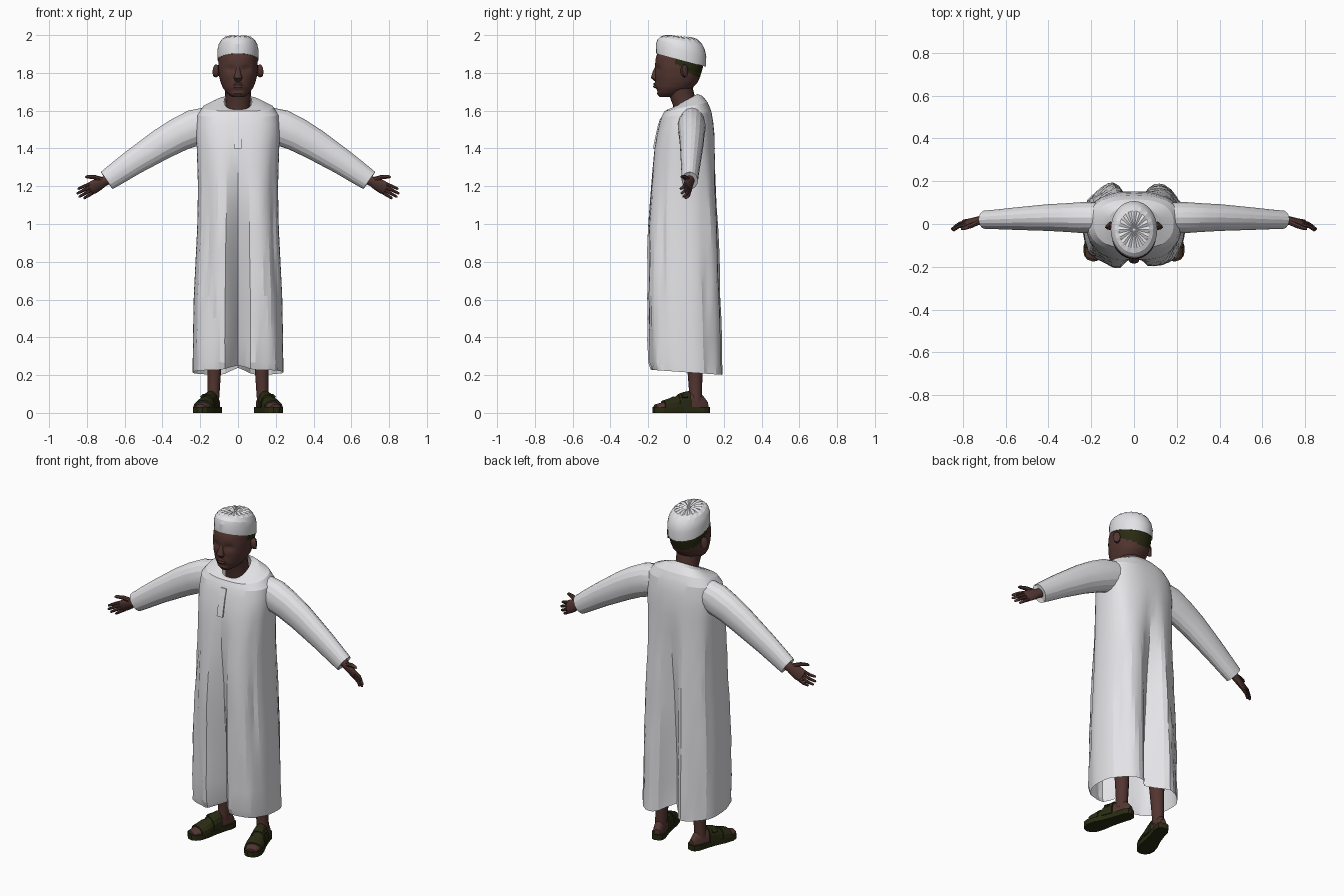
import bpy, bmesh, math, random
from mathutils import Vector

random.seed(4)
cube = bpy.data.objects.get("Cube")
if cube:
    bpy.data.objects.remove(cube)


def material(name, color):
    m = bpy.data.materials.new(name)
    m.use_nodes = True
    m.diffuse_color = (*color, 1)
    m.node_tree.nodes["Principled BSDF"].inputs["Base Color"].default_value = (*color, 1)
    return m


WHITE = material("white cloth", (0.8, 0.8, 0.83))
SKIN = material("dark brown skin", (0.085, 0.036, 0.03))
OLIVE = material("dark olive", (0.022, 0.024, 0.006))


def loft(name, rings, mats, caps=(True, True), smooth=None, rule=None):
    """Skin a list of equal-length closed rings."""
    bm = bmesh.new()
    rows = [[bm.verts.new(p) for p in ring] for ring in rings]
    n = len(rows[0])
    for lo, hi in zip(rows, rows[1:]):
        for i in range(n):
            j = (i + 1) % n
            bm.faces.new((lo[i], lo[j], hi[j], hi[i]))
    if caps[0]:
        bm.faces.new(rows[0][::-1])
    if caps[1]:
        bm.faces.new(rows[-1])
    bmesh.ops.recalc_face_normals(bm, faces=bm.faces)
    if rule:
        for f in bm.faces:
            f.material_index = rule(f.calc_center_median())
    mesh = bpy.data.meshes.new(name)
    bm.to_mesh(mesh)
    bm.free()
    for m in mats:
        mesh.materials.append(m)
    ob = bpy.data.objects.new(name, mesh)
    bpy.context.collection.objects.link(ob)
    if smooth:
        bpy.ops.object.select_all(action='DESELECT')
        ob.select_set(True)
        bpy.context.view_layer.objects.active = ob
        bpy.ops.object.shade_smooth_by_angle(angle=math.radians(smooth))
    return ob


def tube(name, pts, radii, mat, ref=(0, 0, 1), n=10, smooth=40):
    """Tapered tube with elliptical section; radii are (along ref, across)."""
    pts = [Vector(p) for p in pts]
    rings = []
    for k, (p, r) in enumerate(zip(pts, radii)):
        t = (pts[min(k + 1, len(pts) - 1)] - pts[max(k - 1, 0)]).normalized()
        u = Vector(ref)
        u = (u - t * u.dot(t)).normalized()
        v = t.cross(u)
        ang = [math.tau * i / n for i in range(n)]
        rings.append([p + u * r[0] * math.cos(a) + v * r[1] * math.sin(a) for a in ang])
    return loft(name, rings, [mat], smooth=smooth)


def sample(table, t):
    """Linear look-up in a table whose first column is the key."""
    for a, b in zip(table, table[1:]):
        if t <= b[0]:
            f = max(0, (t - a[0]) / (b[0] - a[0]))
            return [x + (y - x) * f for x, y in zip(a[1:], b[1:])]
    return table[-1][1:]


def power(v, e):
    return math.copysign(abs(v) ** e, v)


def bump(d, w):
    return math.exp(-(d / w) ** 2)


# Robe: height, half width, front, back, groove strength, tilt
ROBE = [(0.215, .24, -.195, .2, .55, -.07), (0.26, .24, -.205, .198, .55, -.03),
        (0.6, .235, -.21, .19, .5, 0), (1.0, .215, -.205, .18, .34, 0),
        (1.2, .212, -.19, .167, .18, 0), (1.4, .218, -.17, .155, .03, 0),
        (1.5, .225, -.15, .15, 0, 0), (1.58, .215, -.13, .135, 0, .1),
        (1.62, .185, -.115, .115, 0, .2), (1.645, .12, -.1, .085, 0, .4),
        (1.655, .073, -.088, .06, 0, .55)]


def robe_ring(z, n=60):
    hw, yf, yb, g, tilt = sample(ROBE, z)
    cy, hd = (yf + yb) / 2, (yb - yf) / 2
    fold = .006 * min(1, max(0, (1.55 - z) / .6))
    ring = []
    for i in range(n):
        a = math.tau * i / n
        k = 1 + fold * math.sin(7 * a + 2 * z) / .2 + fold * random.uniform(-.5, .5) / .2
        x = hw * power(math.cos(a), .8) * (k if abs(math.cos(a)) < .9 else 1)
        y = hd * power(math.sin(a), .8) * k
        y *= 1 - g * bump(x, .04 if y < 0 else .055)
        lift = .03 * bump(x, .05) * (z < .25)
        ring.append((x, cy + y, z + tilt * (cy + y) + lift))
    return ring


levels = [.215, .26, .38, .5, .62, .74, .86, .98, 1.1, 1.2, 1.3, 1.4, 1.47, 1.53,
          1.58, 1.6, 1.62, 1.635, 1.645, 1.655]
loft("robe", [robe_ring(z) for z in levels], [WHITE], caps=(False, False), smooth=14)

# Button placket on the chest
placket = []
for z in (1.4, 1.46, 1.52, 1.57):
    y = sample(ROBE, z)[1]
    zz = z + sample(ROBE, z)[4] * y
    placket.append([(-.02, y - .005, zz), (.018, y - .005, zz), (.018, y + .004, zz), (-.02, y + .004, zz)])
loft("placket", placket, [WHITE])

# Head: height, half width, front, back
HEAD = [(1.672, .03, -.14, -.06), (1.69, .056, -.155, -.01), (1.72, .08, -.158, .035),
        (1.75, .092, -.16, .062), (1.78, .1, -.163, .075), (1.83, .105, -.165, .09),
        (1.88, .103, -.16, .098), (1.92, .097, -.145, .095), (1.96, .07, -.11, .06)]


def head_ring(z, n=40):
    hw, yf, yb = sample(HEAD, z)
    cy, hd = (yf + yb) / 2, (yb - yf) / 2
    ring = []
    for i in range(n):
        a = math.tau * i / n
        x, y = hw * power(math.cos(a), .92), hd * power(math.sin(a), .9)
        if y < 0:
            y += .014 * bump(abs(x) - .042, .024) * bump(z - 1.822, .018)   # eye sockets
            y -= .007 * bump(x, .035) * bump(z - 1.735, .022)               # mouth
            y += .007 * bump(x, .04) * bump(z - 1.705, .01)                 # under the lip
        ring.append((x, cy + y, z))
    return ring


loft("head", [head_ring(1.672 + .288 * k / 30) for k in range(31)], [SKIN, OLIVE], smooth=40,
     rule=lambda c: int(c.y > -.065 and c.z > 1.808 - .65 * (c.y - .01)))
tube("nose", [(0, -.152, 1.84), (0, -.163, 1.805), (0, -.168, 1.775), (0, -.158, 1.757)],
     [(.006, .009), (.013, .013), (.018, .024), (.006, .016)], SKIN, ref=(0, -1, 0))
for z, r in ((1.741, .007), (1.728, .008)):
    tube("lip", [(-.032, -.147, z), (-.014, -.164, z), (0, -.166, z), (.014, -.164, z), (.032, -.147, z)],
         [(.002, .002), (r, r), (r, r), (r, r), (.002, .002)], SKIN)
tube("neck", [(0, .0, 1.56), (0, -.008, 1.64), (0, -.03, 1.71), (0, -.035, 1.75)],
     [(.066, .07), (.062, .065), (.066, .07), (.07, .075)], SKIN, ref=(0, 1, 0), n=20)

# Cap: centre height, tilt, scale, pleat height
CAP = [(1.868, -.27, .97, 0), (1.868, -.27, 1, 0), (1.92, -.25, 1.01, 0), (1.95, -.21, .95, 0),
       (1.972, -.17, .83, .001), (1.986, -.12, .66, .003), (1.991, -.09, .4, .004), (1.988, 0, .06, 0)]
cap_rings = []
for z, tilt, s, pleat in CAP:
    ring = []
    for i in range(32):
        a = math.tau * i / 32
        y = .132 * s * math.sin(a)
        ring.append((.108 * s * math.cos(a), y - .026, z + tilt * y + pleat * (-1) ** i))
    cap_rings.append(ring)
loft("cap", cap_rings, [WHITE], caps=(False, True), smooth=20)

# Foot: position from heel to toe, half width, top height
FOOT = [(.03, .018, .06), (.12, .03, .095), (.3, .033, .112), (.5, .038, .098),
        (.7, .043, .07), (.85, .042, .055), (.97, .028, .045)]
SOLE = [(0, .015), (.03, .03), (.12, .039), (.3, .038), (.5, .041), (.7, .05), (.85, .05), (.95, .037), (1, .015)]

for side, label in ((1, "left"), (-1, "right")):
    def m(p):
        return Vector((p[0] * side, p[1], p[2]))

    # Sleeve with a turned-in cuff
    path = [(.13, .03, 1.54), (.23, .03, 1.51), (.31, .03, 1.475), (.4, .03, 1.425), (.55, .025, 1.33),
            (.63, .022, 1.275), (.695, .02, 1.23), (.685, .02, 1.237)]
    size = [(.085, .07), (.096, .074), (.09, .068), (.083, .063), (.069, .053), (.062, .047),
            (.055, .043), (.046, .034)]
    tube(label + "_sleeve", [m(p) for p in path], size, WHITE, n=18, smooth=16)

    # Hand: palm, fingers and thumb
    d = Vector((.87, -.16, -.46)).normalized()
    w = Vector((.42, -.4, .8))
    w = (w - d * w.dot(d)).normalized()
    wrist = Vector((.675, .025, 1.243))
    stations = [(0, .028, .024), (.04, .027, .021), (.065, .034, .018), (.1, .038, .015), (.125, .036, .012)]
    tube(label + "_palm", [m(wrist + d * t) for t, _, _ in stations], [s[1:] for s in stations],
         SKIN, ref=m(w), n=12)
    for k, length in enumerate((.07, .085, .083, .062)):
        off = .027 - .018 * k
        base = wrist + d * .115 + w * off
        aim = d + w * off * 3
        curl = Vector((0, -.012, 0))
        tube(f"{label}_finger_{k + 1}", [m(base), m(base + aim * length * .55), m(base + aim * length * .93 + curl),
             m(base + aim * length + curl)], [(.0095, .0095), (.009, .009), (.007, .007), (.003, .003)],
             SKIN, ref=m(w), n=8)
    root = wrist + d * .05 + w * .018
    tube(label + "_thumb", [m(root), m(root + d * .03 + w * .033), m(root + d * .062 + w * .052),
         m(root + d * .072 + w * .054)], [(.013, .015), (.012, .012), (.009, .009), (.004, .004)],
         SKIN, ref=(0, 1, 0), n=8)

    # Ear
    tube(label + "_ear", [m((.1, -.018, 1.81)), m((.113, -.01, 1.81)), m((.121, -.003, 1.812)), m((.124, .0, 1.812))],
         [(.025, .013), (.034, .019), (.034, .02), (.022, .012)], SKIN, n=12)

    # Leg
    tube(label + "_leg", [m((.133, .05, .06)), m((.128, .05, .13)), m((.126, .048, .22)), m((.122, .035, .5))],
         [(.035, .033), (.035, .033), (.04, .037), (.052, .05)], SKIN, ref=(0, 1, 0), n=14)

    # Foot, sole and sandal straps, running from heel to toe
    heel, toe = Vector((.112, .122, 0)), Vector((.203, -.172, 0))
    run = toe - heel
    across = Vector((-run.y, run.x, 0)).normalized()

    def foot_ring(t, grow, n=16):
        hw, top = sample(FOOT, t)
        ring = []
        for i in range(n):
            a = math.tau * i / n
            z = .028 + max(0, math.sin(a)) ** .8 * (top - .028 + grow)
            ring.append(m(heel + run * t + across * (hw + grow) * math.cos(a) + Vector((0, 0, z))))
        return ring

    loft(label + "_foot", [foot_ring(row[0], 0) for row in FOOT], [SKIN], smooth=40)
    for part, a, b in (("instep", .36, .56), ("toe", .64, .83), ("middle", .56, .64)):
        grow = .004 if part == "middle" else .009
        loft(f"{label}_{part}_strap", [foot_ring(a + (b - a) * k / 3, grow) for k in range(4)], [OLIVE])
    edge = [heel + run * t + across * hw for t, hw in SOLE]
    edge += [heel + run * t - across * hw for t, hw in reversed(SOLE)]
    loft(label + "_sole", [[m(p + Vector((0, 0, z))) for p in edge] for z in (0, .032)], [OLIVE])

    # Strap buckle on the outer side of the instep
    mid = heel + run * .47 + across * .03 + Vector((0, 0, .085))
    tube(label + "_buckle", [m(mid - run * .05), m(mid + run * .05)], [(.014, .014)] * 2, OLIVE, n=4)
